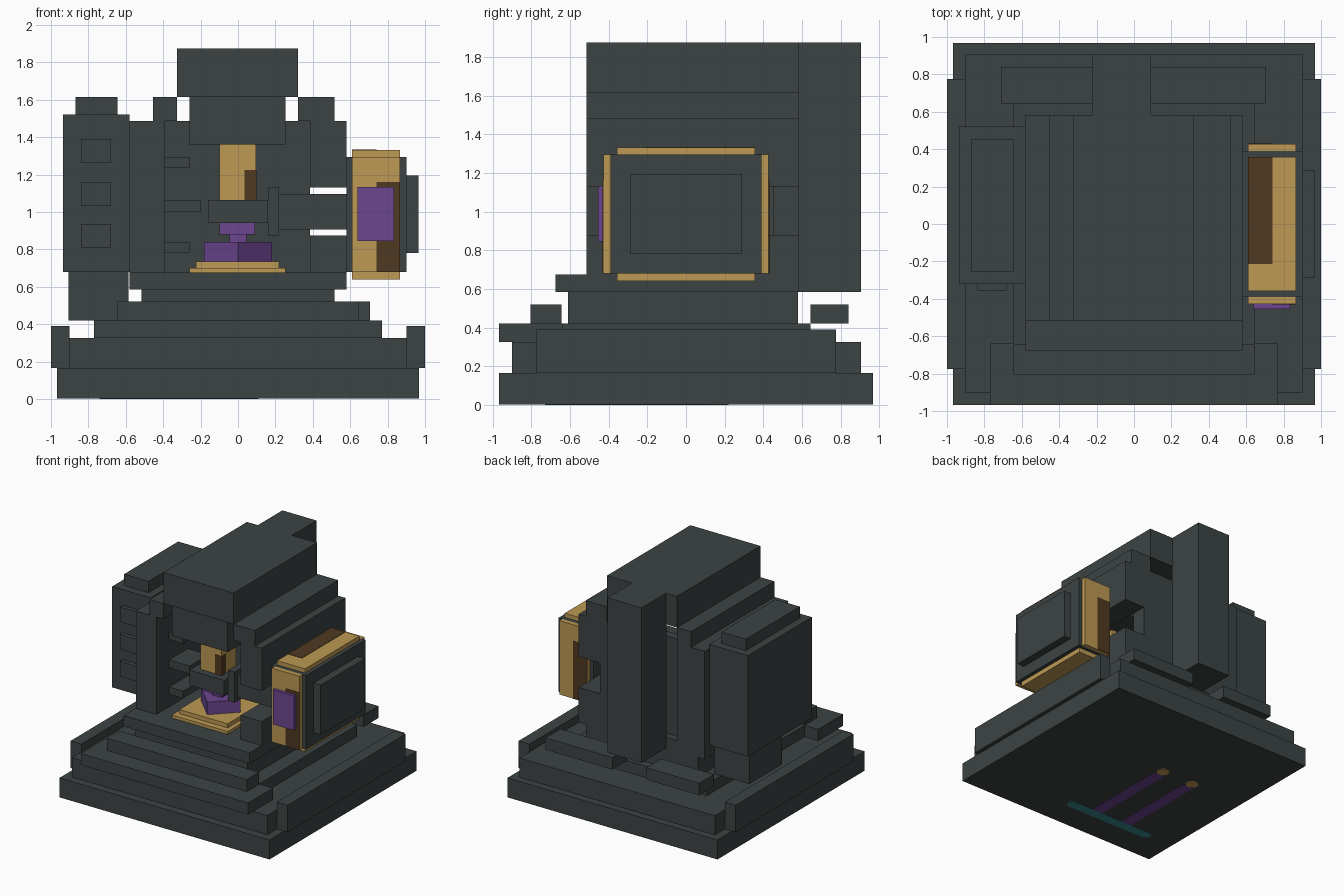
import bpy, bmesh, math
from mathutils import Matrix

old = bpy.data.objects.get("Cube")
if old:
    bpy.data.objects.remove(old, do_unlink=True)


def material(name, rgb):
    m = bpy.data.materials.new(name)
    m.use_nodes = True
    col = (*rgb, 1.0)
    m.diffuse_color = col
    b = m.node_tree.nodes.get("Principled BSDF")
    b.inputs["Base Color"].default_value = col
    b.inputs["Roughness"].default_value = 0.8
    return m


SLATE = material("dark slate", (0.046, 0.056, 0.056))
GOLD = material("bronze gold", (0.51, 0.32, 0.088))
BROWN = material("dark brown", (0.080, 0.042, 0.016))
PURPLE = material("purple", (0.15, 0.062, 0.28))
TEAL = material("teal", (0.04, 0.25, 0.26))


def box(name, x, y, z, mat=SLATE, turn=0.0, chamfer=0.0):
    """Box from (min, max) ranges, optionally turned about z or with cut corners."""
    bm = bmesh.new()
    bmesh.ops.create_cube(bm, size=1)
    bmesh.ops.scale(bm, vec=(x[1] - x[0], y[1] - y[0], z[1] - z[0]), verts=bm.verts)
    if chamfer:
        edges = [e for e in bm.edges if abs(e.verts[0].co.z - e.verts[1].co.z) > 1e-4]
        bmesh.ops.bevel(bm, geom=edges, offset=chamfer, segments=1, affect='EDGES')
    if turn:
        bmesh.ops.rotate(bm, verts=bm.verts, matrix=Matrix.Rotation(turn, 3, 'Z'))
    me = bpy.data.meshes.new(name)
    bm.to_mesh(me)
    bm.free()
    me.materials.append(mat)
    ob = bpy.data.objects.new(name, me)
    ob.location = [(a + b) / 2 for a, b in (x, y, z)]
    bpy.context.collection.objects.link(ob)
    return ob


# Stepped base
box("base_slab", (-.967, .967), (-.967, .967), (.003, .165))
box("second_tier", (-.9, .9), (-.9, .905), (.165, .325))
box("third_tier", (-.645, .645), (-.645, .645), (.325, .42))
box("fourth_tier", (-.515, .515), (-.61, .58), (.42, .585))
box("front_step", (-.77, .77), (-.967, -.64), (.325, .42))
box("front_ledge", (-.645, .645), (-.805, -.645), (.42, .52))
box("left_side_rail", (.9, 1), (-.775, .775), (.165, .39))
box("right_side_rail", (-1, -.9), (-.775, .775), (.165, .39))
box("back_ledge_a", (-.71, -.225), (.645, .84), (.42, .52))
box("back_ledge_b", (.09, .705), (.645, .84), (.42, .52))

# Inlay under the base
box("underside_bar", (-.74, .11), (-.73, -.645), (0, .003), TEAL, chamfer=.03)
for i, cx in enumerate((-.16, -.46)):
    box(f"underside_strip_{i}", (cx - .05, cx + .05), (-.645, .12), (0, .003), PURPLE)
    box(f"underside_tip_{i}", (cx - .05, cx + .05), (.12, .22), (0, .003), GOLD, chamfer=.03)

# Chamber: floor, walls, shoulders and roof
box("front_lip", (-.58, .58), (-.675, -.51), (.585, .675))
box("chamber_floor", (-.58, .58), (-.51, .583), (.585, .675))
box("right_wall", (-.58, -.39), (-.515, .583), (.675, 1.485))
box("left_wall_lower", (.385, .58), (-.515, .583), (.675, .875))
box("left_wall_upper", (.385, .58), (-.515, .583), (1.13, 1.485))
box("back_wall_side_a", (-.39, -.325), (.45, .583), (.675, 1.485))
box("back_wall_middle", (-.325, 0), (.45, .52), (.675, 1.485))
box("back_wall_side_b", (0, .385), (.45, .583), (.675, 1.485))
box("right_shoulder", (-.455, -.325), (-.515, .583), (1.485, 1.615))
box("left_shoulder", (.32, .515), (-.515, .583), (1.485, 1.615))
box("roof", (-.325, .32), (-.515, .583), (1.615, 1.875))
box("back_column", (-.225, .09), (.58, .905), (.585, 1.875))
box("header", (-.26, .255), (-.5, .1), (1.36, 1.615))

# Inner wall shelves
for i, (x1, z0, z1) in enumerate(((-.26, 1.235, 1.295), (-.2, 1.0, 1.065), (-.26, .78, .84))):
    box(f"wall_shelf_{i}", (-.39, x1), (-.35, -.1), (z0, z1))

# Tool stack hanging in the chamber
box("floor_plate_lower", (-.26, .255), (-.5, .06), (.675, .70), GOLD)
box("floor_plate_upper", (-.225, .22), (-.45, .01), (.70, .735), GOLD)
box("turned_block", (-.128, .128), (-.353, -.097), (.735, .84), PURPLE, turn=math.pi / 4)
box("stem", (-.045, .045), (-.28, -.19), (.84, .88), PURPLE)
box("stem_cap", (-.1, .09), (-.33, -.14), (.88, .94), PURPLE)
box("stage", (-.16, .16), (-.41, -.13), (.94, 1.065))
box("spindle", (-.1, .095), (-.35, -.16), (1.065, 1.36), GOLD)
box("spindle_panel_front", (.035, .096), (-.355, -.35), (1.065, 1.225), BROWN)
box("spindle_panel_side", (.095, .099), (-.355, -.30), (1.065, 1.225), BROWN)
box("arm_collar", (.16, .22), (-.36, -.1), (.875, 1.13))
box("arm", (.22, .585), (-.32, -.13), (.905, 1.095))

# Side cabinet on the -x side
box("cabinet", (-.935, -.58), (-.32, .52), (.68, 1.52))
box("cabinet_cap", (-.87, -.645), (-.255, .455), (1.52, 1.615))
box("cabinet_foot", (-.905, -.585), (.03, .46), (.42, .68))
for i, zc in enumerate((1.325, 1.098, .873)):
    box(f"cabinet_button_{i}", (-.84, -.68), (-.355, -.32), (zc - .063, zc + .063))

# Framed pod on the +x side
box("pod_core", (.58, .9), (-.39, .39), (.68, 1.295))
box("pod_outer_panel", (.9, .965), (-.29, .29), (.78, 1.195))
FX = (.61, .867)
box("pod_frame_top", FX, (-.357, .357), (1.295, 1.33), GOLD)
box("pod_frame_bottom", FX, (-.357, .357), (.64, .68), GOLD)
box("pod_frame_front", FX, (-.428, -.39), (.68, 1.295), GOLD)
box("pod_frame_back", FX, (.39, .428), (.68, 1.295), GOLD)
box("pod_inlay_top", (.61, .74), (-.215, .357), (1.33, 1.333), BROWN)
box("pod_inlay_front", (.74, .867), (-.431, -.428), (.68, 1.16), BROWN)
box("pod_inlay_back", (.61, .74), (.428, .431), (.68, 1.16), BROWN)
box("pod_badge", (.64, .835), (-.455, -.428), (.845, 1.133), PURPLE)
